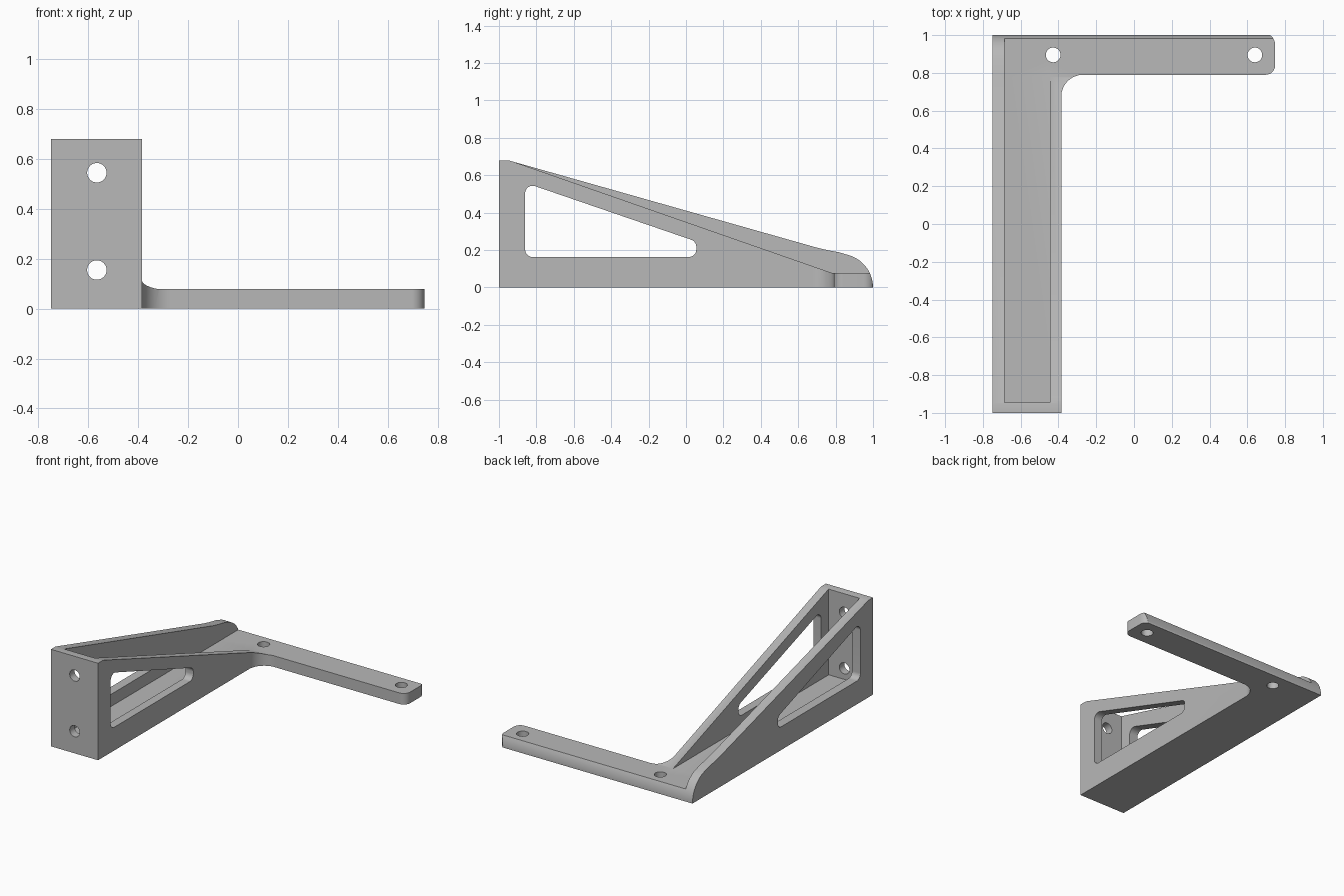
import bpy, bmesh, math
from mathutils import Vector

cube = bpy.data.objects.get("Cube")
if cube:
    bpy.data.objects.remove(cube, do_unlink=True)

grey = bpy.data.materials.new("plain grey")
grey.use_nodes = True
grey.diffuse_color = (0.48, 0.48, 0.48, 1)
grey.node_tree.nodes["Principled BSDF"].inputs["Base Color"].default_value = grey.diffuse_color


def rounded(corners, steps=10):
    """Outline from (a, b, radius) corners, each replaced by an arc."""
    out = []
    for i, (a, b, r) in enumerate(corners):
        p = Vector((a, b))
        if r == 0:
            out.append(p)
            continue
        u = (Vector(corners[i - 1][:2]) - p).normalized()
        v = (Vector(corners[(i + 1) % len(corners)][:2]) - p).normalized()
        half = math.acos(u.dot(v)) / 2
        centre = p + (u + v).normalized() * r / math.sin(half)
        start = p + u * r / math.tan(half) - centre
        end = p + v * r / math.tan(half) - centre
        for k in range(steps + 1):
            spoke = start.lerp(end, k / steps).normalized()
            out.append(centre + spoke * r)
    return out


def circle(a, b, r, n=32):
    return [(a + r * math.cos(math.tau * k / n), b + r * math.sin(math.tau * k / n))
            for k in range(n)]


def prism(name, outline, axis, lo, hi):
    """Extrude a 2D outline along an axis."""
    place = {"x": lambda a, b, t: (t, a, b),
             "y": lambda a, b, t: (a, t, b),
             "z": lambda a, b, t: (a, b, t)}[axis]
    bm = bmesh.new()
    low = [bm.verts.new(place(a, b, lo)) for a, b in outline]
    high = [bm.verts.new(place(a, b, hi)) for a, b in outline]
    bm.faces.new(low)
    bm.faces.new(high)
    n = len(low)
    for i in range(n):
        j = (i + 1) % n
        bm.faces.new((low[i], low[j], high[j], high[i]))
    bmesh.ops.recalc_face_normals(bm, faces=bm.faces)
    mesh = bpy.data.meshes.new(name)
    bm.to_mesh(mesh)
    bm.free()
    mesh.materials.append(grey)
    obj = bpy.data.objects.new(name, mesh)
    bpy.context.collection.objects.link(obj)
    return obj


def carve(target, tool, operation="DIFFERENCE"):
    """Apply a boolean with the tool, then discard the tool."""
    mod = target.modifiers.new(tool.name, "BOOLEAN")
    mod.operation = operation
    mod.solver = "EXACT"
    mod.object = tool
    bpy.context.view_layer.objects.active = target
    bpy.ops.object.modifier_apply(modifier=mod.name)
    bpy.data.objects.remove(tool, do_unlink=True)


left, right, tip = -0.75, -0.385, 0.747
floor, top, inner_front = 0.078, 0.68, -0.945

# L-shaped footprint with a filleted inner corner and a rounded arm tip
bracket = prism("bracket", rounded([
    (left, -1, 0), (right, -1, 0), (right, 0.79, 0.115), (tip, 0.79, 0.05),
    (tip, 1.01, 0.06), (left, 1.01, 0)]), "z", 0, 0.9)

# Side silhouette: sloping tall wall and rounded heel
arc = [(0.82 + 0.18 * math.cos(math.radians(d)), 0.18 * math.sin(math.radians(d)))
       for d in range(75, -1, -5)]
side = [(-1.2, top), (-0.95, top), (0.7, 0.213), (0.76, 0.199), (0.82, 0.188)]
side += arc + [(1, -0.1), (-1.2, -0.1)]
carve(bracket, prism("side_silhouette", side, "x", -1, 1), "INTERSECT")

# Lower slope of the second wall, running down to the arm
carve(bracket, prism("low_slope", [(inner_front, top), (0.78, floor), (1.2, floor),
                                   (1.2, 1), (inner_front, 1)], "x", -0.685, 1))

# Open channel between the two walls
carve(bracket, prism("channel", [(-0.685, inner_front), (-0.445, inner_front),
                                 (-0.445, 0.78), (-0.685, 0.78)], "z", floor, 1))

# Triangular window through both walls
carve(bracket, prism("window", rounded([
    (-0.86, 0.163, 0.04), (0.055, 0.163, 0.04), (0.055, 0.246, 0.04),
    (-0.86, 0.56, 0.04)]), "x", -1, 0))

# Screw holes in the front plate and in the arm
for z in (0.155, 0.545):
    carve(bracket, prism("front_hole", circle(-0.566, z, 0.039), "y", -1.1, -0.9))
for x in (-0.428, 0.64):
    carve(bracket, prism("arm_hole", circle(x, 0.895, 0.039), "z", -0.1, 0.2))

# Smooth arcs, sharp edges
bpy.ops.object.select_all(action="DESELECT")
bracket.select_set(True)
bpy.context.view_layer.objects.active = bracket
bpy.ops.object.shade_smooth_by_angle(angle=math.radians(30))
